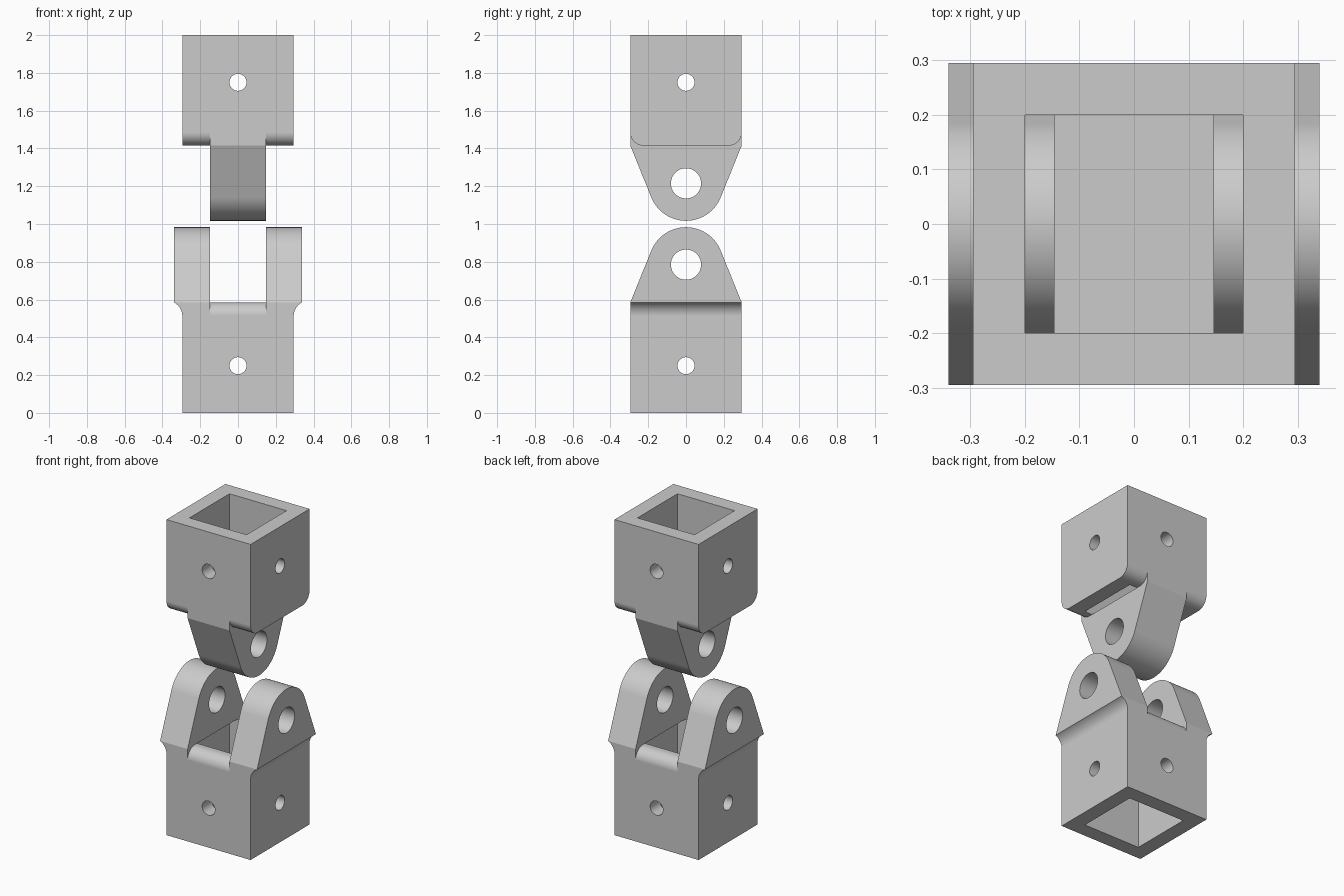
import bpy, bmesh
from math import pi, sin, cos, acos, atan2, hypot
from mathutils import Vector

old = bpy.data.objects.get("Cube")
if old:
    bpy.data.objects.remove(old, do_unlink=True)

W = 0.295      # half width of a socket
INNER = 0.2    # half width of the square bore
TOP = 0.585    # height of a socket
SLOT = 0.147   # half width of the tongue and fork gap
PIN_Z = 0.785  # pin axis height
LUG_R = 0.198  # rounded lug end
FILLET = 0.07

steel = bpy.data.materials.new("plain grey")
steel.use_nodes = True
GREY = (0.6, 0.6, 0.6, 1)
steel.diffuse_color = GREY
steel.node_tree.nodes["Principled BSDF"].inputs["Base Color"].default_value = GREY


def prism(name, points, axis, lo, hi):
    """Extrude a closed profile along x, y or z."""
    place = {"x": lambda p, d: (d, p[0], p[1]),
             "y": lambda p, d: (p[0], d, p[1]),
             "z": lambda p, d: (p[0], p[1], d)}[axis]
    bm = bmesh.new()
    face = bm.faces.new([bm.verts.new(place(p, lo)) for p in points])
    ext = bmesh.ops.extrude_face_region(bm, geom=[face])
    move = Vector(place((0, 0), hi - lo))
    bmesh.ops.translate(bm, vec=move, verts=[v for v in ext["geom"] if isinstance(v, bmesh.types.BMVert)])
    bmesh.ops.recalc_face_normals(bm, faces=bm.faces)
    mesh = bpy.data.meshes.new(name)
    bm.to_mesh(mesh)
    bm.free()
    mesh.materials.append(steel)
    obj = bpy.data.objects.new(name, mesh)
    bpy.context.collection.objects.link(obj)
    return obj


def arc(cx, cz, r, a0, a1, n=24):
    return [(cx + r * cos(a0 + (a1 - a0) * i / n), cz + r * sin(a0 + (a1 - a0) * i / n))
            for i in range(n + 1)]


def square(h):
    return [(-h, -h), (h, -h), (h, h), (-h, h)]


def combine(obj, other, operation):
    mod = obj.modifiers.new("join", "BOOLEAN")
    mod.operation, mod.solver, mod.object = operation, "EXACT", other
    bpy.context.view_layer.objects.active = obj
    bpy.ops.object.modifier_apply(modifier=mod.name)
    bpy.data.objects.remove(other, do_unlink=True)


def lug_profile():
    """Tapered lug whose sides run tangent into a round end."""
    dz = TOP - PIN_Z
    a = atan2(dz, W) + acos(LUG_R / hypot(W, dz))
    return [(W, TOP)] + arc(0, PIN_Z, LUG_R, a, pi - a, 48) + [(-W, TOP)]


def socket(name, round_spans):
    """Square tube whose front and back top edges are rounded over some x spans."""
    body = prism(name, square(W), "z", 0, TOP)
    for lo, hi in round_spans:
        for s in (-1, 1):
            curve = arc(W - FILLET, TOP - FILLET, FILLET, 0, pi / 2)
            corner = [(W + 0.05, TOP - FILLET)] + curve + [(W - FILLET, TOP + 0.05), (W + 0.05, TOP + 0.05)]
            combine(body, prism("cutter", [(s * y, z) for y, z in corner], "x", lo, hi), "DIFFERENCE")
    combine(body, prism("cutter", square(INNER), "z", -0.1, TOP + 0.1), "DIFFERENCE")
    return body


def drill(body):
    """Screw holes through all four walls and the pin hole along x."""
    full = arc(0, 0.25, 0.045, 0, 2 * pi, 40)[:-1]
    for axis in "xy":
        combine(body, prism("cutter", full, axis, -1, 1), "DIFFERENCE")
    pin = arc(0, PIN_Z, 0.08, 0, 2 * pi, 48)[:-1]
    combine(body, prism("cutter", pin, "x", -1, 1), "DIFFERENCE")


def finish(body):
    bpy.ops.object.select_all(action="DESELECT")
    body.select_set(True)
    bpy.context.view_layer.objects.active = body
    bpy.ops.object.shade_smooth_by_angle(angle=pi / 9)
    mod = body.modifiers.new("even shading", "WEIGHTED_NORMAL")
    mod.keep_sharp = True


# Lower fork: two lugs that flare out past the socket walls
fork = socket("lower_fork", [(-SLOT, SLOT)])
OUT = 0.34
for s in (-1, 1):
    r = 0.08
    end = pi - acos((W + r - OUT) / r)
    flare = arc(W + r, TOP - r * sin(end), r, pi, end, 16)
    flare = flare + [(W - 0.04, TOP), (W - 0.04, flare[0][1])]
    combine(fork, prism("flare", [(s * x, z) for x, z in flare], "y", -W, W), "UNION")
    lo, hi = sorted((s * SLOT, s * OUT))
    combine(fork, prism("lug", lug_profile(), "x", lo, hi), "UNION")
drill(fork)
finish(fork)

# Upper tongue: one central lug, turned over to face the fork
tongue = socket("upper_tongue", [(-1, -SLOT), (SLOT, 1)])
combine(tongue, prism("lug", lug_profile(), "x", -SLOT, SLOT), "UNION")
drill(tongue)
finish(tongue)
tongue.rotation_euler.x = pi
tongue.location.z = 2
